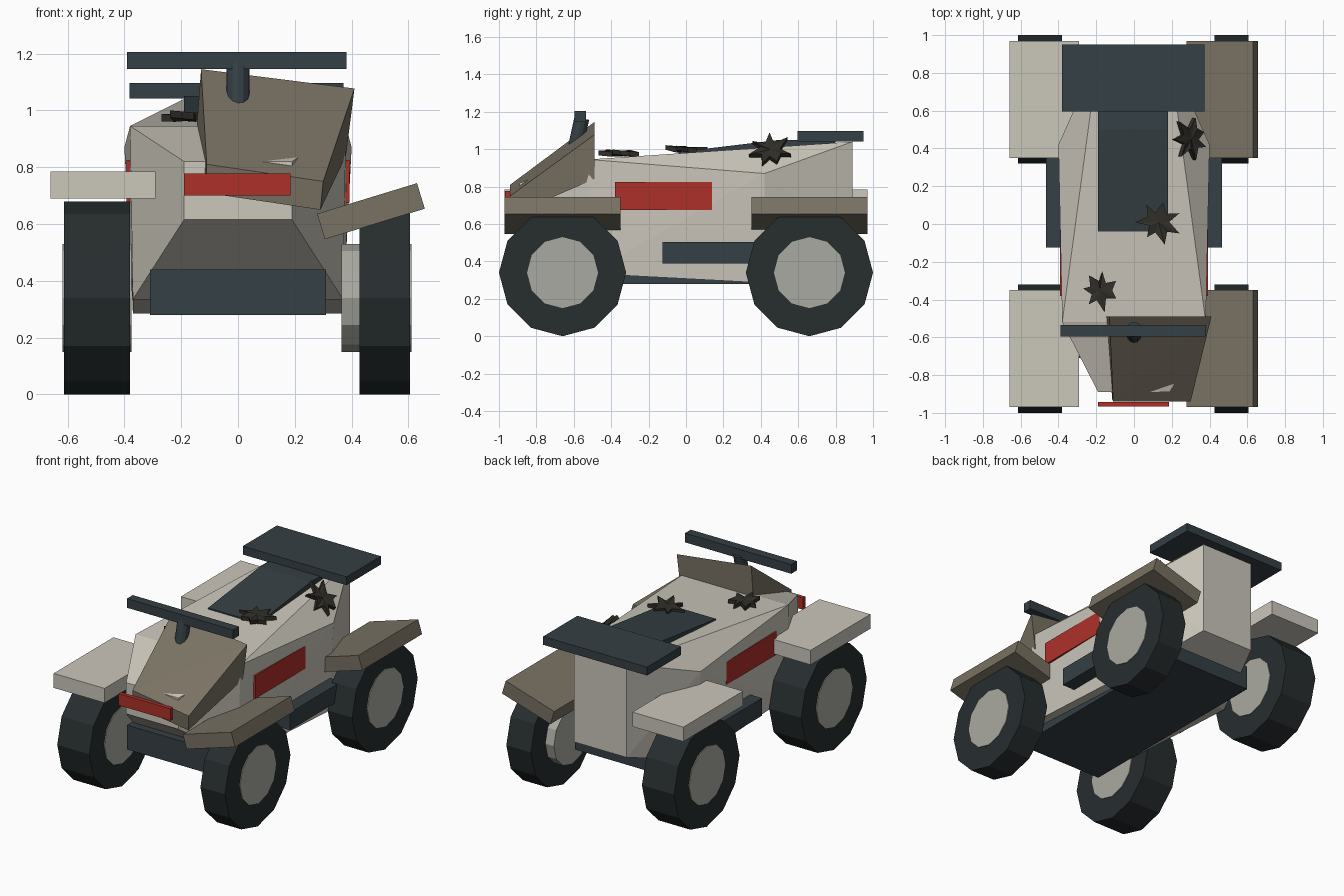
import bpy, bmesh, math, random
from mathutils import Vector, Matrix

if "Cube" in bpy.data.objects:
    bpy.data.objects.remove(bpy.data.objects["Cube"])

random.seed(4)


def material(name, rgb):
    m = bpy.data.materials.new(name)
    m.diffuse_color = (*rgb, 1)
    m.use_nodes = True
    m.node_tree.nodes["Principled BSDF"].inputs["Base Color"].default_value = m.diffuse_color
    return m


PALE = material("pale_paint", (0.60, 0.57, 0.50))
BURNT = material("burnt_paint", (0.19, 0.165, 0.125))
DARK = material("dark_plastic", (0.035, 0.05, 0.058))
RUBBER = material("rubber", (0.02, 0.027, 0.028))
RED = material("red_panel", (0.42, 0.03, 0.022))
HUB = material("hub_metal", (0.40, 0.40, 0.36))
CHAR = material("charred_metal", (0.03, 0.027, 0.021))


def finish(bm, name, mat):
    bmesh.ops.recalc_face_normals(bm, faces=bm.faces)
    me = bpy.data.meshes.new(name)
    bm.to_mesh(me)
    bm.free()
    ob = bpy.data.objects.new(name, me)
    me.materials.append(mat)
    bpy.context.collection.objects.link(ob)
    return ob


def box(name, mat, x, y, z, tilt=0):
    """Box from axis ranges, optionally turned about y through its centre."""
    bm = bmesh.new()
    size = Vector((x[1] - x[0], y[1] - y[0], z[1] - z[0]))
    mid = Vector((x[0] + x[1], y[0] + y[1], z[0] + z[1])) / 2
    mat4 = Matrix.Translation(mid) @ Matrix.Rotation(tilt, 4, 'Y') @ Matrix.Diagonal((*size, 1))
    bmesh.ops.create_cube(bm, size=1, matrix=mat4)
    return finish(bm, name, mat)


def rod(name, mat, a, b, r, sides):
    """Cylinder from point a to point b."""
    a, b = Vector(a), Vector(b)
    bm = bmesh.new()
    turn = (b - a).to_track_quat('Z', 'Y').to_matrix().to_4x4()
    bmesh.ops.create_cone(bm, cap_ends=True, segments=sides, radius1=r, radius2=r,
                          depth=(b - a).length, matrix=Matrix.Translation((a + b) / 2) @ turn)
    return finish(bm, name, mat)


def hull(name, mat, points):
    """Convex solid around a few corner points, flat facets merged."""
    bm = bmesh.new()
    for p in points:
        bm.verts.new(p)
    bmesh.ops.convex_hull(bm, input=bm.verts)
    bmesh.ops.dissolve_limit(bm, angle_limit=0.02, verts=bm.verts, edges=bm.edges)
    return finish(bm, name, mat)


# Faceted body shell: corners given for one side and mirrored
half = [(0.19, -0.89, 0.82), (0.19, -0.89, 0.615),   # nose
        (0.38, -0.52, 0.945), (0.37, -0.52, 0.335),  # front shoulder
        (0.40, 0.42, 0.87), (0.37, 0.42, 0.285),     # rear shoulder
        (0.19, 0.89, 1.04), (0.19, 0.89, 0.43)]      # tail
hull("body", PALE, [(s * x, y, z) for x, y, z in half for s in (-1, 1)])

# Chassis block under the body
box("chassis", DARK, (-0.31, 0.31), (-0.71, 0.71), (0.28, 0.44))

# Torn front cowl, sitting crooked on the nose
hull("front_cowl", BURNT, [
    (-0.11, -0.94, 0.81), (0.30, -0.94, 0.75), (0.29, -0.93, 0.65), (-0.115, -0.93, 0.71),
    (-0.13, -0.49, 1.145), (0.41, -0.49, 1.077), (0.38, -0.49, 0.84), (-0.15, -0.49, 0.88)])

# Wheels and fenders at the four corners; the right side is damaged
for end, y in (("front", -0.66), ("rear", 0.66)):
    for side, tyre, hub in (("left", (-0.613, -0.38), (-0.618, -0.375)),
                            ("right", (0.427, 0.605), (0.365, 0.61))):
        rod(f"{end}_{side}_tyre", RUBBER, (tyre[0], y, 0.34), (tyre[1], y, 0.34), 0.34, 12)
        rod(f"{end}_{side}_hub", HUB, (hub[0], y, 0.34), (hub[1], y, 0.34), 0.19, 12)
    span = (y - 0.31, y + 0.31)
    box(f"{end}_left_fender", PALE, (-0.66, -0.29), span, (0.69, 0.785))
    box(f"{end}_right_fender", BURNT, (0.284, 0.652), span, (0.598, 0.692), math.radians(-17))

# Footboards and red side panels
for side, s in (("left", -1), ("right", 1)):
    box(f"{side}_footboard", DARK, sorted((s * 0.30, s * 0.465)), (-0.125, 0.41), (0.39, 0.505))
    box(f"{side}_red_panel", RED, sorted((s * 0.36, s * 0.393)), (-0.38, 0.14), (0.675, 0.825))
box("front_red_panel", RED, (-0.19, 0.185), (-0.967, -0.942), (0.70, 0.777))

# Seat, extruded from its side profile
profile = [(-0.04, 0.96), (-0.04, 0.985), (0.5, 1.05), (0.8, 1.045), (0.8, 0.96)]
hull("seat", DARK, [(x, y, z) for y, z in profile for x in (-0.19, 0.18)])

# Rear rack, handlebar and steering stem
box("rear_rack", DARK, (-0.382, 0.372), (0.595, 0.95), (1.042, 1.097))
box("handlebar", DARK, (-0.39, 0.382), (-0.595, -0.535), (1.145, 1.205))
rod("steering_stem", DARK, (0, -0.60, 0.97), (0, -0.557, 1.165), 0.04, 12)


# Jagged burst holes: thin spiky stars on the bodywork
def burst(name, loc, r, tilt):
    bm = bmesh.new()
    ring = []
    for i in range(14):
        a = math.tau * (i + random.uniform(-0.25, 0.25)) / 14
        d = r * (random.uniform(0.8, 1.1) if i % 2 else random.uniform(0.42, 0.6))
        ring.append((d * math.cos(a), d * math.sin(a), random.uniform(-0.004, 0.012)))
    top, low = bm.verts.new((0, 0, 0.012)), bm.verts.new((0, 0, -0.015))
    up = [bm.verts.new((x, y, z + 0.01)) for x, y, z in ring]
    dn = [bm.verts.new((x, y, z - 0.015)) for x, y, z in ring]
    for i in range(14):
        j = (i + 1) % 14
        bm.faces.new((top, up[i], up[j]))
        bm.faces.new((low, dn[j], dn[i]))
        bm.faces.new((up[i], dn[i], dn[j], up[j]))
    ob = finish(bm, name, CHAR)
    ob.location = loc
    ob.rotation_euler = (0, tilt, 0)


burst("burst_rear", (0.295, 0.45, 0.99), 0.122, math.radians(43))
burst("burst_middle", (0.13, 0.01, 1.0), 0.115, 0)
burst("burst_front", (-0.18, -0.35, 0.978), 0.11, 0)
